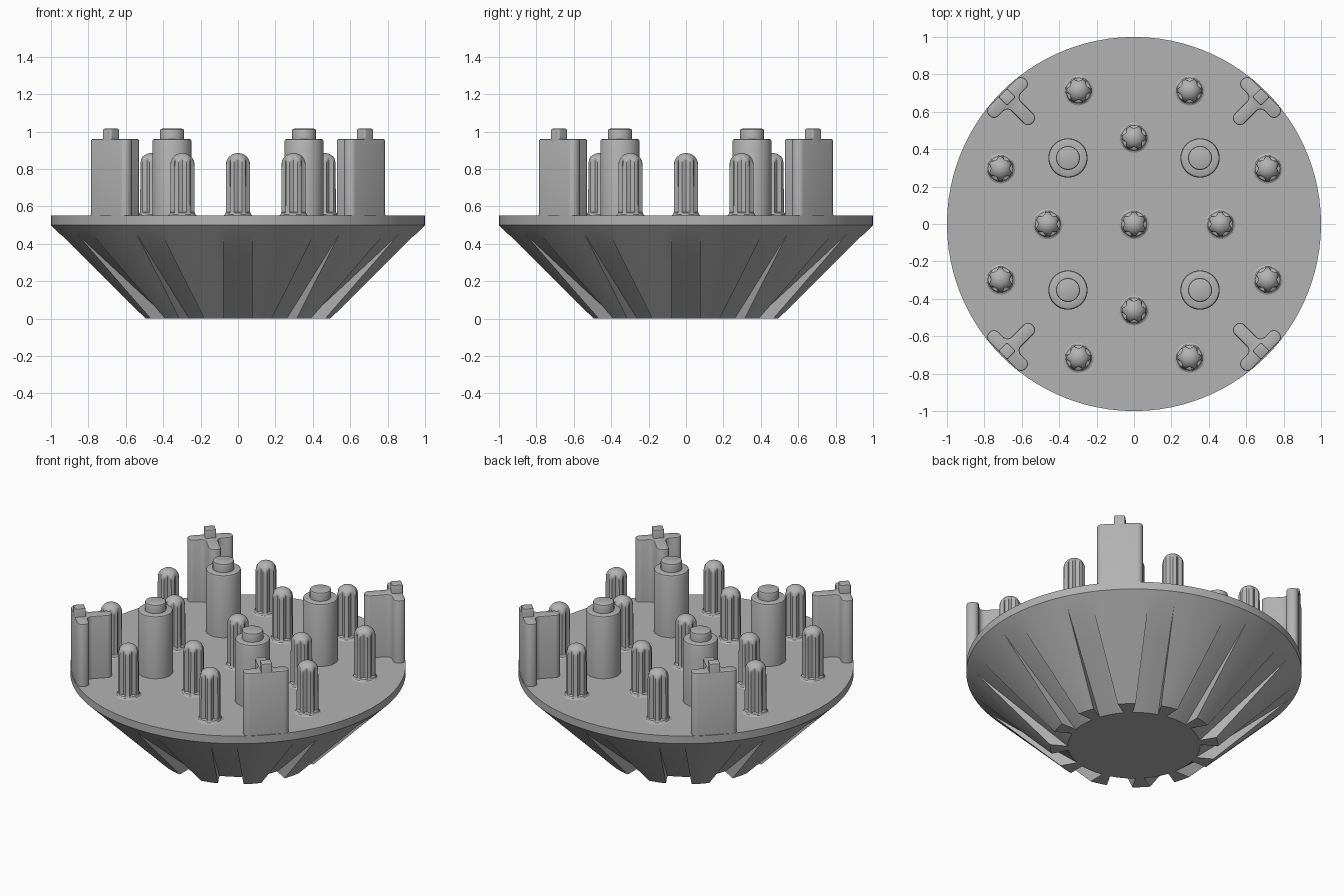
import bpy, bmesh
from math import asin, cos, sin, pi, radians, sqrt
from mathutils import Matrix

cube = bpy.data.objects.get("Cube")
if cube:
    bpy.data.objects.remove(cube)

grey = bpy.data.materials.new("plain grey")
grey.use_nodes = True
colour = (0.45, 0.45, 0.45, 1)
grey.diffuse_color = colour
grey.node_tree.nodes["Principled BSDF"].inputs["Base Color"].default_value = colour

DECK = 0.55       # top of the round plate
POST_TOP = 0.96
NUB_TOP = 1.015


def finish(bm, name):
    bmesh.ops.remove_doubles(bm, verts=bm.verts, dist=0.0005)
    bmesh.ops.recalc_face_normals(bm, faces=bm.faces)
    mesh = bpy.data.meshes.new(name)
    bm.to_mesh(mesh)
    bm.free()
    mesh.materials.append(grey)
    obj = bpy.data.objects.new(name, mesh)
    bpy.context.collection.objects.link(obj)
    bpy.ops.object.select_all(action="DESELECT")
    obj.select_set(True)
    bpy.context.view_layer.objects.active = obj
    bpy.ops.object.shade_smooth_by_angle(angle=radians(30))
    return obj


def loft(name, levels):
    """Skin a stack of rings, each a height and a list of (radius, angle)."""
    bm = bmesh.new()
    rings = [[bm.verts.new((r * cos(a), r * sin(a), z)) for r, a in pts]
             for z, pts in levels]
    for low, high in zip(rings, rings[1:]):
        for i in range(len(low)):
            bm.faces.new((low[i - 1], low[i], high[i], high[i - 1]))
    bm.faces.new(rings[0][::-1])
    bm.faces.new(rings[-1])
    return finish(bm, name)


def place(obj, name, x, y, turn):
    copy = bpy.data.objects.new(name, obj.data)
    copy.matrix_world = Matrix.Rotation(turn, 4, "Z") @ Matrix.Translation((x, y, 0))
    bpy.context.collection.objects.link(copy)


# Conical base with twelve tapering slots, and the flat plate on top
def slotted_ring(r_in, r_out):
    pts, pitch = [], pi / 6
    for k in range(12):
        inner, outer = asin(0.077 / r_in), asin(0.077 / r_out)
        pts += [(r_in, k * pitch + inner * (2 * i / 3 - 1)) for i in range(4)]
        pts += [(r_out, k * pitch + outer + (pitch - 2 * outer) * i / 6) for i in range(7)]
    return pts


levels = [(z, slotted_ring(0.395 + z * 0.555 / 0.45, 0.5 + z)) for z in (0, 0.15, 0.3, 0.45)]
levels += [(z, slotted_ring(1, 1)) for z in (0.5, DECK)]
loft("slotted_base", levels)

# Domed pin with a flared foot and six scooped flutes
SEGS = 36
flute = {0: 0.050, 1: 0.054, 5: 0.054}


def pin_ring(z, r):
    return [(min(r, flute.get(i % 6, r)) if z > 0.565 else r, i * 2 * pi / SEGS)
            for i in range(SEGS)]


profile = [(DECK - 0.01, 0.08), (DECK, 0.08), (0.555, 0.071), (0.565, 0.066), (0.57, 0.065)]
profile += [(0.825 + 0.06 * sin(t), 0.064 * cos(t)) for t in [radians(11 * i) for i in range(9)]]
pin = loft("pin_centre", [(z, pin_ring(z, r)) for z, r in profile])
for q in range(4):
    turn = q * pi / 2
    place(pin, f"pin_inner_{q + 1}", 0.462, 0, turn)
    place(pin, f"pin_outer_a_{q + 1}", 0.714, 0.297, turn)
    place(pin, f"pin_outer_b_{q + 1}", 0.714, -0.297, turn)


# Round stepped posts
def circle(r, n=48):
    return [(r, i * 2 * pi / n) for i in range(n)]


steps = [(DECK - 0.01, 0.105), (POST_TOP - 0.014, 0.105), (POST_TOP - 0.004, 0.101),
         (POST_TOP, 0.092), (POST_TOP, 0.064), (NUB_TOP - 0.01, 0.064),
         (NUB_TOP - 0.003, 0.061), (NUB_TOP, 0.054)]
post = loft("round_post_1", [(z, circle(r)) for z, r in steps])
post.location = (0.353, 0.353, 0)
for q in range(1, 4):
    place(post, f"round_post_{q + 1}", 0.353, 0.353, q * pi / 2)


# Upright prism with rounded corners and a softened top rim
def prism(name, outline, bottom, top, corner):
    bm = bmesh.new()
    bm.faces.new([bm.verts.new((x, y, bottom)) for x, y in outline])
    bmesh.ops.bevel(bm, geom=bm.verts[:], offset=corner, segments=5,
                    profile=0.5, affect="VERTICES")
    solid = bmesh.ops.extrude_face_region(bm, geom=bm.faces[:])
    verts = [v for v in solid["geom"] if isinstance(v, bmesh.types.BMVert)]
    bmesh.ops.translate(bm, verts=verts, vec=(0, 0, top - bottom))
    rim = [e for e in bm.edges if all(v.co.z > top - 0.001 for v in e.verts)]
    bmesh.ops.bevel(bm, geom=rim, offset=0.008, segments=2, profile=0.5, affect="EDGES")
    return finish(bm, name)


# T-shaped posts at the rim, stem pointing inward, each with a square nub
half, w, out, stem = 0.137, 0.036, 0.993, 0.765
bar = out - 2 * w
tee = [(out, -half), (out, half), (bar, half), (bar, w),
       (stem, w), (stem, -w), (bar, -w), (bar, -half)]
tee_post = prism("tee_post_1", tee, DECK - 0.01, POST_TOP, 0.032)
s = 0.033
square = [(0.96 + i * s, j * s) for i, j in ((1, -1), (1, 1), (-1, 1), (-1, -1))]
tee_nub = prism("tee_nub_1", square, POST_TOP - 0.02, NUB_TOP, 0.008)
for part in (tee_post, tee_nub):
    part.rotation_euler.z = pi / 4
for q in range(1, 4):
    place(tee_post, f"tee_post_{q + 1}", 0, 0, pi / 4 + q * pi / 2)
    place(tee_nub, f"tee_nub_{q + 1}", 0, 0, pi / 4 + q * pi / 2)
